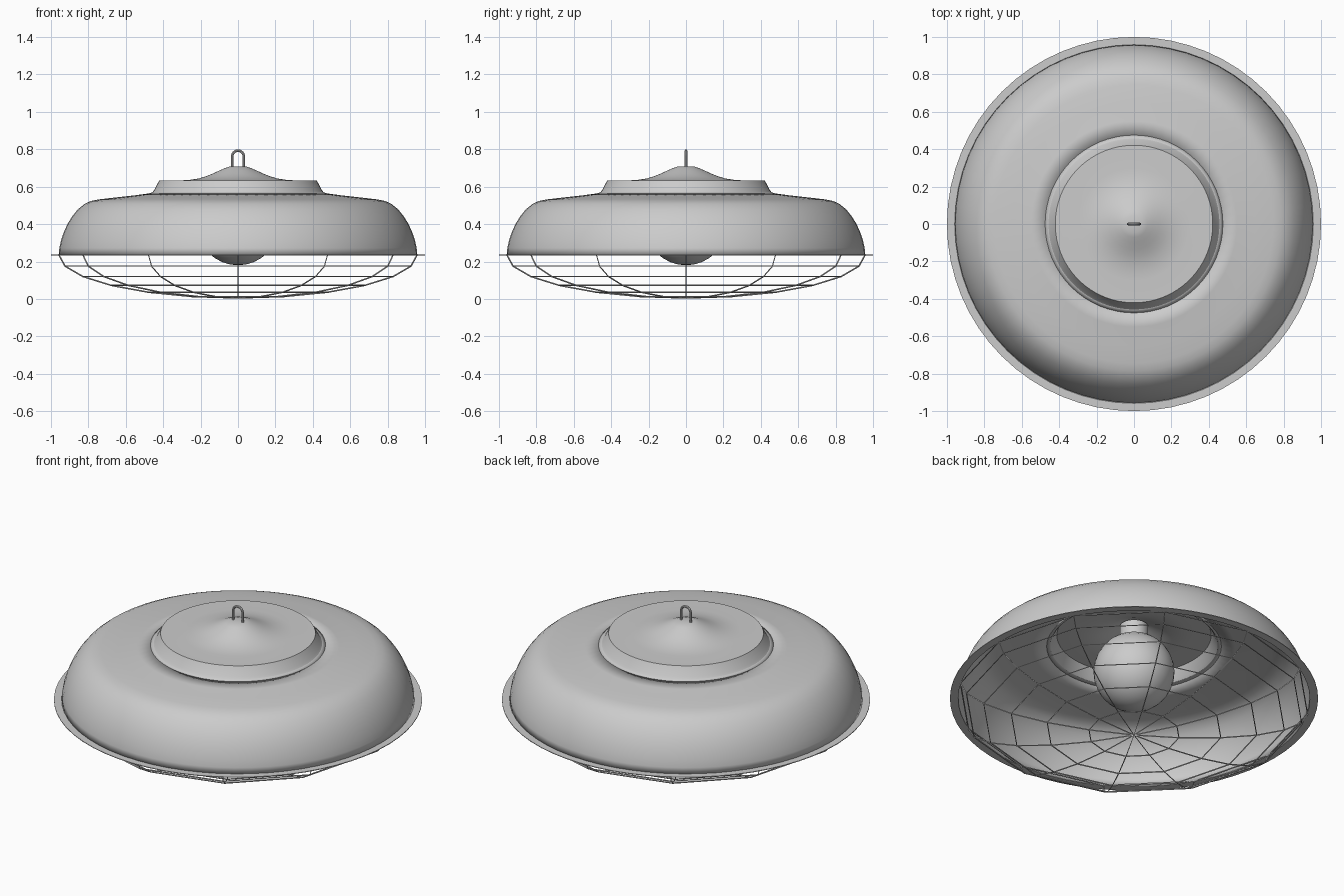
import bpy, bmesh, math
from mathutils import Vector

if "Cube" in bpy.data.objects:
    bpy.data.objects.remove(bpy.data.objects["Cube"])

grey = bpy.data.materials.new("warm_grey_metal")
grey.diffuse_color = (0.6, 0.6, 0.6, 1)
grey.use_nodes = True
grey.node_tree.nodes["Principled BSDF"].inputs["Base Color"].default_value = grey.diffuse_color


def make(name, bm):
    me = bpy.data.meshes.new(name)
    bm.to_mesh(me)
    bm.free()
    ob = bpy.data.objects.new(name, me)
    bpy.context.collection.objects.link(ob)
    me.materials.append(grey)
    return ob


def smooth(ob, angle):
    bpy.ops.object.select_all(action='DESELECT')
    ob.select_set(True)
    bpy.context.view_layer.objects.active = ob
    bpy.ops.object.shade_smooth_by_angle(angle=math.radians(angle))


def lathe(name, profile, steps=64):
    # profile runs from the axis outwards and down: faces point outwards
    bm = bmesh.new()
    vs = [bm.verts.new((r, 0, z)) for r, z in profile]
    es = [bm.edges.new(p) for p in zip(vs, vs[1:])]
    bmesh.ops.spin(bm, geom=vs + es, cent=(0, 0, 0), axis=(0, 0, 1),
                   angle=math.tau, steps=steps)
    bmesh.ops.remove_doubles(bm, verts=bm.verts, dist=1e-5)
    bm.normal_update()
    if sum(f.normal.z for f in bm.faces) < 0:
        bmesh.ops.reverse_faces(bm, faces=bm.faces)
    return make(name, bm)


def sheet(ob, thickness):
    m = ob.modifiers.new("thickness", 'SOLIDIFY')
    m.thickness = thickness
    m.offset = 0


# Cap: concave cone, flat plate and sloping step
cap = lathe("shade_cap", [(0, .706), (.045, .706), (.07, .697), (.10, .684), (.135, .668),
                          (.17, .654), (.21, .642), (.26, .634), (.30, .632), (.42, .632),
                          (.447, .580), (.456, .569), (.475, .562)])
sheet(cap, .004)
smooth(cap, 30)

# Dome: shallow roof and rounded side
dome = lathe("shade_dome", [(.475, .562), (.55, .552), (.65, .541), (.745, .530), (.785, .522),
                            (.82, .506), (.855, .477), (.885, .440), (.91, .400), (.93, .355),
                            (.945, .310), (.953, .272), (.957, .235)])
sheet(dome, .004)
smooth(dome, 20)

# Thin rim flange
rim = lathe("rim_flange", [(.955, .235), (1.0, .235)])
sheet(rim, .004)

# Bulb and socket
bm = bmesh.new()
bmesh.ops.create_uvsphere(bm, u_segments=32, v_segments=16, radius=.22)
bmesh.ops.translate(bm, verts=bm.verts, vec=(0, 0, .40))
smooth(make("bulb", bm), 30)

bm = bmesh.new()
bmesh.ops.create_cone(bm, cap_ends=True, segments=32, radius1=.077, radius2=.077, depth=.12)
bmesh.ops.translate(bm, verts=bm.verts, vec=(0, 0, .625))
smooth(make("bulb_socket", bm), 30)

# Wire guard: lower half of a flattened 12 sided sphere turned into wires
bm = bmesh.new()
bmesh.ops.create_uvsphere(bm, u_segments=12, v_segments=12, radius=1)
bmesh.ops.delete(bm, geom=[v for v in bm.verts if v.co.z > .01], context='VERTS')
for v in bm.verts:
    v.co = Vector((v.co.x * .957, v.co.y * .957, .234 + v.co.z * .229))
guard = make("wire_guard", bm)
w = guard.modifiers.new("wires", 'WIREFRAME')
w.thickness = .008
w.offset = 0
w.use_even_offset = False
w.use_boundary = True

# Hanging loop
pts = [(-.031, .69)]
pts += [(-.031 * math.cos(math.pi * i / 12), .762 + .031 * math.sin(math.pi * i / 12))
        for i in range(13)]
pts += [(.031, .69)]
cu = bpy.data.curves.new("hanging_loop", 'CURVE')
cu.dimensions = '3D'
cu.bevel_depth = .007
cu.bevel_resolution = 2
cu.use_fill_caps = True
sp = cu.splines.new('POLY')
sp.points.add(len(pts) - 1)
for p, (x, z) in zip(sp.points, pts):
    p.co = (x, 0, z, 1)
cu.materials.append(grey)
loop = bpy.data.objects.new("hanging_loop", cu)
bpy.context.collection.objects.link(loop)
bpy.ops.object.select_all(action='DESELECT')
loop.select_set(True)
bpy.context.view_layer.objects.active = loop
bpy.ops.object.convert(target='MESH')
smooth(bpy.context.view_layer.objects.active, 40)
